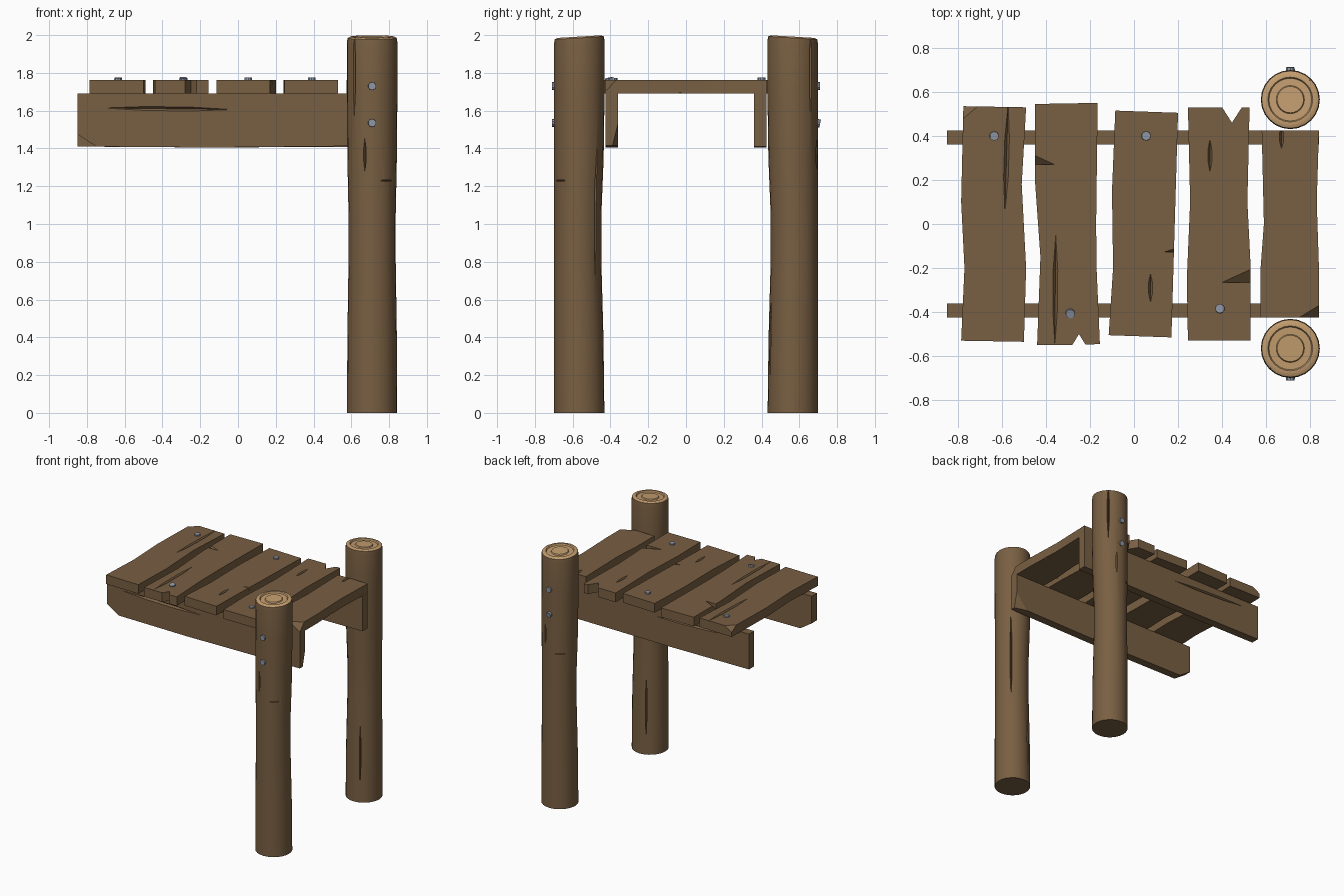
import bpy, bmesh
from math import radians, sin, cos, pi
from mathutils import Vector, Matrix

if "Cube" in bpy.data.objects:
    bpy.data.objects.remove(bpy.data.objects["Cube"])


def material(name, rgb):
    m = bpy.data.materials.new(name)
    m.diffuse_color = (*rgb, 1)
    m.use_nodes = True
    m.node_tree.nodes["Principled BSDF"].inputs["Base Color"].default_value = m.diffuse_color
    return m


WOOD = material("wood", (0.19, 0.115, 0.055))
GRAIN = material("end_grain", (0.55, 0.34, 0.16))
IRON = material("iron", (0.27, 0.31, 0.38))
Z0, Z1 = 1.69, 1.763          # plank underside and top


def finish(bm, name, mats):
    bmesh.ops.recalc_face_normals(bm, faces=bm.faces)
    me = bpy.data.meshes.new(name)
    bm.to_mesh(me)
    bm.free()
    for m in mats:
        me.materials.append(m)
    ob = bpy.data.objects.new(name, me)
    bpy.context.collection.objects.link(ob)
    return ob


def prism(name, pts, depth):
    bm = bmesh.new()
    f = bm.faces.new([bm.verts.new(p) for p in pts])
    ext = bmesh.ops.extrude_face_region(bm, geom=[f])
    bmesh.ops.translate(bm, vec=depth, verts=[v for v in ext["geom"] if isinstance(v, bmesh.types.BMVert)])
    return finish(bm, name, [WOOD])


def carve(ob, hulls):
    """Subtract the convex hull of each point list, then drop the cutter."""
    bm = bmesh.new()
    for pts in hulls:
        bmesh.ops.convex_hull(bm, input=[bm.verts.new(p) for p in pts])
    cutter = finish(bm, "cutter", [WOOD])
    cutter.hide_render = True
    mod = ob.modifiers.new("carve", "BOOLEAN")
    mod.operation, mod.solver, mod.object = "DIFFERENCE", "EXACT", cutter
    bpy.context.view_layer.update()
    me = bpy.data.meshes.new_from_object(ob.evaluated_get(bpy.context.evaluated_depsgraph_get()))
    ob.modifiers.clear()
    ob.data = me
    bpy.data.objects.remove(cutter)


def crack(a, b, w, n=(0, 0, 1), depth=0.015, lift=0.005):
    a, b, n = Vector(a), Vector(b), Vector(n)
    side = (b - a).cross(n).normalized() * w
    p, q = a.lerp(b, 0.35), a.lerp(b, 0.65)
    return [a + n * lift, b + n * lift, p + side + n * lift, q + side + n * lift,
            p - side + n * lift, q - side + n * lift, p - n * depth, q - n * depth]


def chip(c, d, o=0.02):
    """Tetrahedron slicing off corner c with signed inward lengths d."""
    k = 1 + sum(o / abs(x) for x in d)
    c = Vector([v - o * (1 if x > 0 else -1) for v, x in zip(c, d)])
    return [c] + [c + Vector([k * d[i] if i == j else 0 for j in range(3)]) for i in range(3)]


def gouge(x_edge, x_tip, y0, y1, deep=0.05):
    out = 0.02 if x_edge > x_tip else -0.02
    return [(x_edge + out, y0, Z1 + .005), (x_edge + out, y1, Z1 + .005), (x_tip, y1, Z1 + .005),
            (x_edge + out, y1, Z1 - deep)]


# Deck planks: outline seen from above, plus their cracks and chips
planks = [
    ([(-.775, .535), (-.49, .53), (-.51, .18), (-.49, -.2), (-.50, -.535), (-.785, -.53), (-.77, -.2), (-.785, .1)],
     [crack((-.57, .6, Z1), (-.588, 0, Z1), .014), chip((-.78, .535, Z1), (.07, -.06, -.04))]),
    ([(-.45, .545), (-.165, .55), (-.172, .0), (-.17, -.2), (-.155, -.545), (-.22, -.548), (-.25, -.50),
      (-.28, -.549), (-.44, -.55), (-.425, -.15), (-.45, .2)],
     [crack((-.355, 0, Z1), (-.36, -.6, Z1), .014), gouge(-.45, -.35, .325, .27)]),
    ([(-.085, .515), (.20, .505), (.185, 0), (.17, -.515), (-.115, -.505), (-.095, -.2), (-.1, .15)],
     [crack((.075, -.21, Z1), (.075, -.37, Z1), .012), gouge(.18, .125, -.105, -.128, .04)]),
    ([(.245, .53), (.40, .53), (.445, .46), (.49, .53), (.525, .53), (.515, .1), (.53, -.2), (.53, -.53),
      (.245, -.53), (.24, -.25), (.255, .1)],
     [crack((.345, .40, Z1), (.345, .22, Z1), .012), gouge(.53, .385, -.19, -.265)]),
    ([(.58, .425), (.84, .425), (.83, .1), (.84, -.2), (.84, -.425), (.575, -.425), (.575, -.2), (.59, 0)],
     [crack((.67, .46, Z1), (.67, .33, Z1), .012), chip((.84, -.425, Z1), (-.09, .055, -.06)),
      [(.87, -.08, 1.685), (.87, .02, 1.685), (.87, -.03, 1.708), (.80, -.03, 1.685)]]),
]
for i, (outline, cuts) in enumerate(planks):
    carve(prism(f"deck_plank_{i + 1}", [(x, y, Z0) for x, y in outline], (0, 0, Z1 - Z0)), cuts)

# Side beams under the deck
front = [(-.85, Z0), (.84, Z0), (.84, 1.415), (-.15, 1.405), (-.75, 1.41), (-.85, 1.475)]
beam = prism("front_beam", [(x, -.425, z) for x, z in front], (0, .065, 0))
carve(beam, [crack((-.78, -.425, 1.615), (.04, -.425, 1.605), .014, (0, -1, 0)),
             chip((.84, -.36, 1.413), (-.10, -.03, .12))])
back = [(-.85, Z0), (.84, Z0), (.84, 1.41), (-.15, 1.405), (-.85, 1.41)]
beam = prism("back_beam", [(x, .36, z) for x, z in back], (0, .065, 0))
carve(beam, [crack((-.78, .425, 1.64), (.04, .425, 1.61), .012, (0, 1, 0))])

# Round post: rings of (z, radius, outward bend), the last ones forming the end grain
C = Vector((.71, -.565, 0))
RINGS = [(0, .133, 0), (.4, .131, .003), (.8, .125, .008), (1.05, .125, .008), (1.35, .131, .002),
         (1.7, .134, 0), (1.96, .134, 0), (1.985, .13, 0), (1.992, .116, 0), (1.992, .102, 0),
         (1.982, .097, 0), (1.982, .064, 0), (1.99, .06, 0), (1.99, .03, 0)]
N = 24
bm = bmesh.new()
loops = []
for z, r, bend in RINGS:
    loops.append([bm.verts.new((C.x + r * cos(2 * pi * k / N), C.y - bend + r * sin(2 * pi * k / N),
                                z + (.06 * r * sin(2 * pi * k / N) if z > 1.95 else 0))) for k in range(N)])
for j in range(len(loops) - 1):
    for k in range(N):
        f = bm.faces.new((loops[j][k], loops[j][(k + 1) % N], loops[j + 1][(k + 1) % N], loops[j + 1][k]))
        f.material_index = int(j >= 7)
bm.faces.new(loops[0][::-1])
bm.faces.new(loops[-1]).material_index = 1
post = finish(bm, "front_post", [WOOD, GRAIN])


def post_crack(deg, z0, z1, w, depth=.025):
    n = Vector((cos(radians(deg)), sin(radians(deg)), 0))
    p = C + n * .131
    return crack(p + Vector((0, 0, z0)), p + Vector((0, 0, z1)), w, n, depth, .015)


nick = Vector((cos(radians(-52)), sin(radians(-52)), 0))
tang = Vector((-nick.y, nick.x, 0))
mid = C + nick * .131 + Vector((0, 0, 1.23))
carve(post, [post_crack(45, .5, 1.55, .016, .03), post_crack(225, 1.5, 2.1, .012),
             post_crack(253, 1.25, 1.48, .01), post_crack(112, .03, .75, .01),
             crack(mid - tang * .07, mid + tang * .07, .006, nick, .025, .015)])
bpy.context.view_layer.objects.active = post
post.select_set(True)
bpy.ops.object.shade_smooth_by_angle(angle=radians(30))
post.select_set(False)

# Back post is the same post turned half way round
back_post = post.copy()
back_post.name = "back_post"
back_post.matrix_world = Matrix.Rotation(pi, 4, "Z") @ Matrix.Translation((-2 * C.x, 0, 0))
bpy.context.collection.objects.link(back_post)


# Iron bolts in planks and posts
def bolt(name, pos, direction, r=.023, length=.035):
    bm = bmesh.new()
    bmesh.ops.create_cone(bm, cap_ends=True, segments=10, radius1=r, radius2=r * .9, depth=length)
    ob = finish(bm, name, [IRON])
    ob.matrix_world = Matrix.Translation(pos) @ Vector(direction).to_track_quat("Z", "Y").to_matrix().to_4x4()


for i, (x, y, d) in enumerate([(-.635, .4, (0, -.05, 1)), (-.29, -.405, (.05, -.25, 1)),
                               (.055, .4, (0, 0, 1)), (.39, -.385, (0, .05, 1))]):
    bolt(f"plank_bolt_{i + 1}", (x, y, 1.757), d)
for s, name in ((-1, "front"), (1, "back")):
    for z, tilt in ((1.73, 0), (1.535, .2 if s > 0 else 0)):
        bolt(f"{name}_post_bolt", (.71, s * .693, z), (0, s, -tilt))
